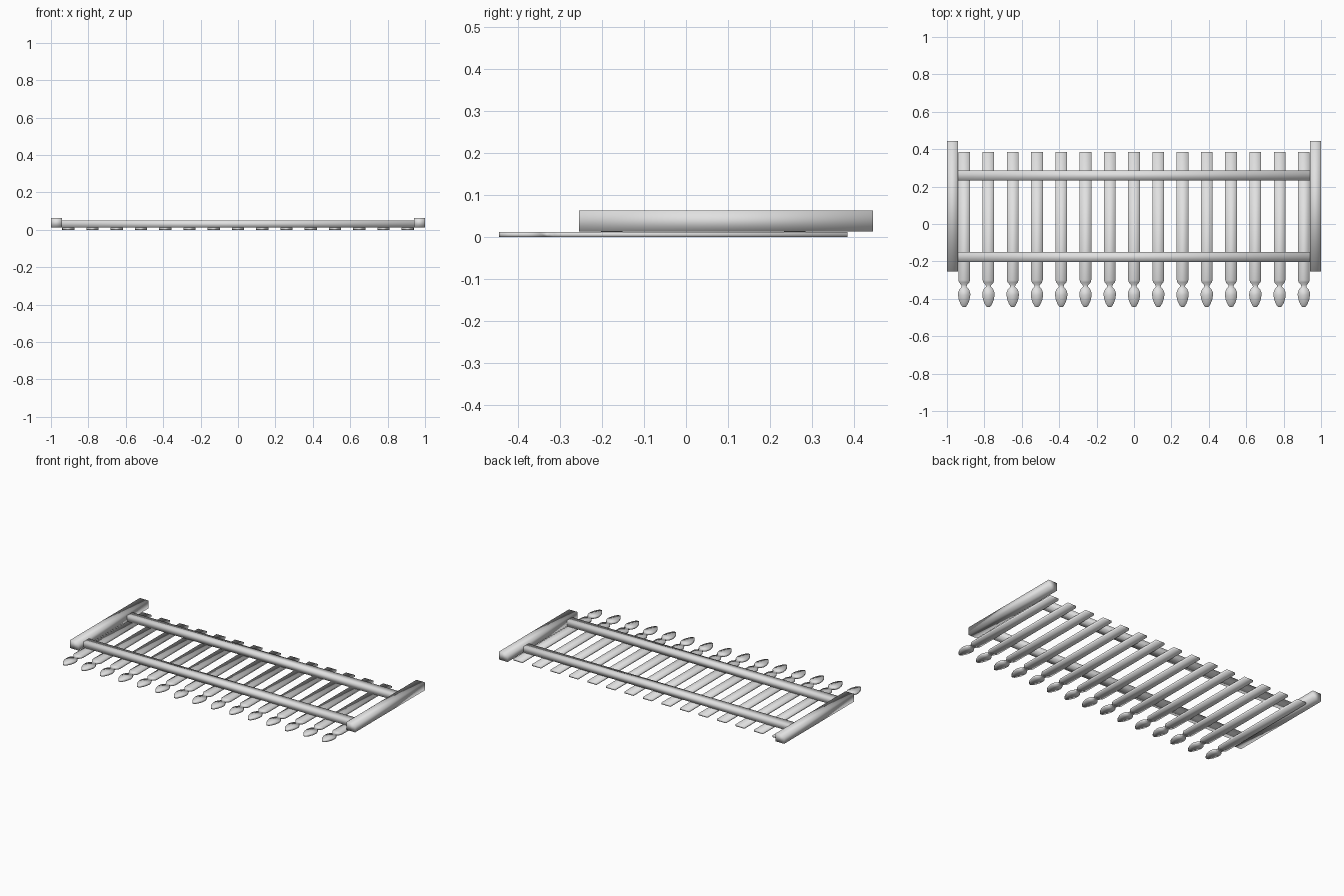
import bpy, bmesh

if "Cube" in bpy.data.objects:
    bpy.data.objects.remove(bpy.data.objects["Cube"])

grey = bpy.data.materials.new("light grey metal")
grey.diffuse_color = (0.75, 0.75, 0.75, 1)
grey.use_nodes = True
grey.node_tree.nodes["Principled BSDF"].inputs["Base Color"].default_value = grey.diffuse_color


def loft(name, sections, z0, z1, x, along_x=False):
    """Rectangular bar lofted through (half width, distance along) sections."""
    bm = bmesh.new()
    rings = []
    for w, d in sections:
        ring = []
        for s, z in ((-w, z0), (w, z0), (w, z1), (-w, z1)):
            co = (d, x + s, z) if along_x else (x + s, d, z)
            ring.append(bm.verts.new(co))
        rings.append(ring)
    for a, b in zip(rings, rings[1:]):
        for i in range(4):
            j = (i + 1) % 4
            bm.faces.new((a[i], a[j], b[j], b[i]))
    bm.faces.new(rings[0])
    bm.faces.new(rings[-1])
    bmesh.ops.recalc_face_normals(bm, faces=bm.faces)
    for f in bm.faces:
        f.smooth = True   # soft shading across all edges
    me = bpy.data.meshes.new(name)
    bm.to_mesh(me)
    bm.free()
    me.materials.append(grey)
    ob = bpy.data.objects.new(name, me)
    bpy.context.collection.objects.link(ob)
    return ob


# End posts
for side, x in (("left", -0.97), ("right", 0.97)):
    loft(side + "_post", [(0.03, -0.255), (0.03, 0.445)], 0.013, 0.063, x)

# Horizontal rails
for label, y in (("lower", 0.259), ("upper", -0.177)):
    loft(label + "_rail", [(0.026, -0.94), (0.026, 0.94)], 0.012, 0.049, y, True)

# Flat pickets with neck and spear head
picket = [(0.031, 0.385), (0.031, -0.300), (0.027, -0.313), (0.015, -0.326),
          (0.013, -0.336), (0.025, -0.348), (0.032, -0.365), (0.033, -0.380),
          (0.029, -0.404), (0.021, -0.425), (0.012, -0.440), (0.005, -0.445)]
first = loft("picket_1", picket, 0.0, 0.012, 0.0)
first.location.x = -0.908
for i in range(1, 15):
    ob = bpy.data.objects.new("picket_%d" % (i + 1), first.data)
    ob.location.x = -0.908 + i * 1.816 / 14
    bpy.context.collection.objects.link(ob)
